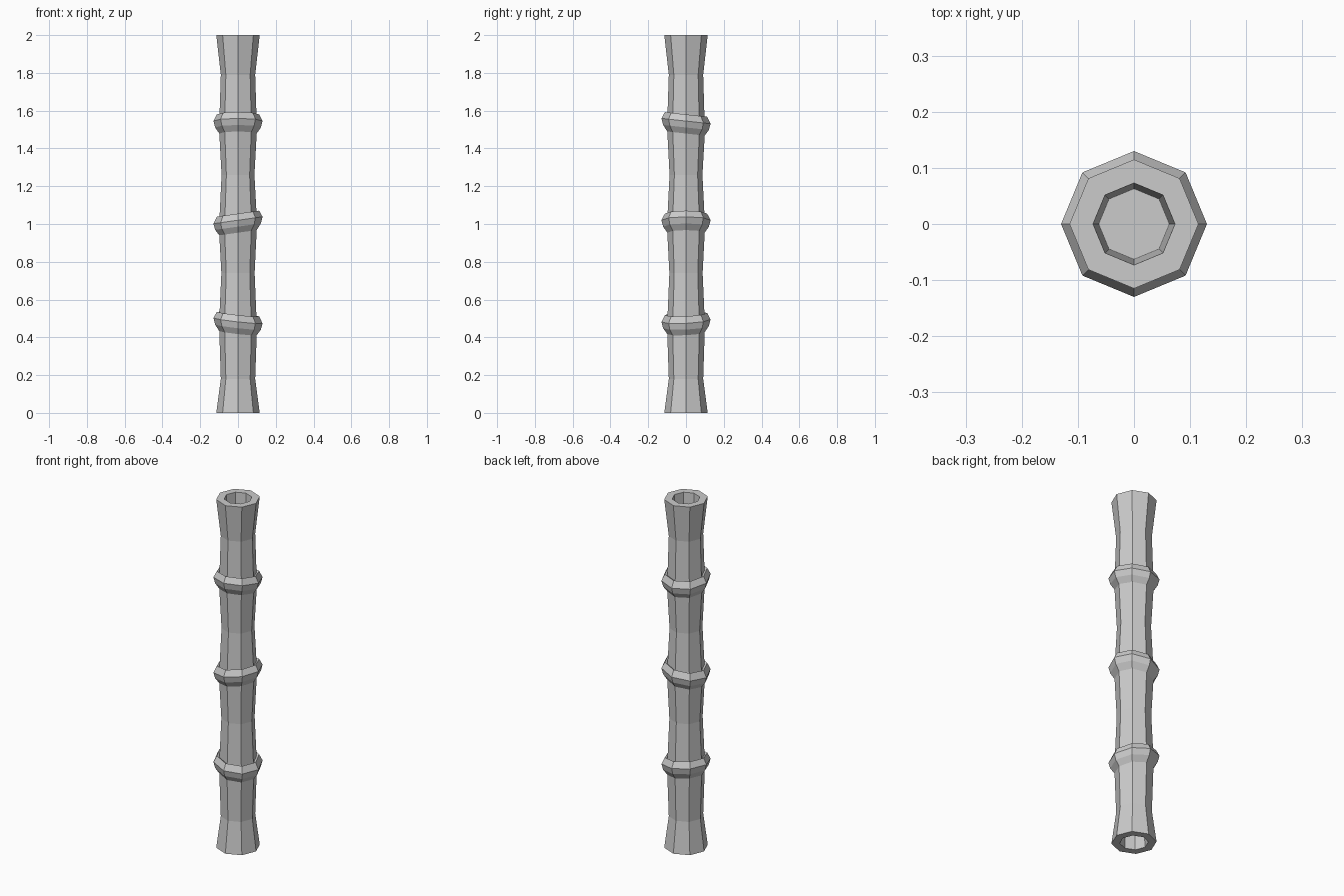
import bpy, bmesh
from math import cos, sin, pi

if "Cube" in bpy.data.objects:
    bpy.data.objects.remove(bpy.data.objects["Cube"])

SIDES = 8
# (radius, height, tilt along x, tilt along y), from bottom floor to top floor
loops = [(0.063, 0.20, 0, 0), (0.073, 0, 0, 0), (0.115, 0, 0, 0), (0.091, 0.18, 0, 0)]

# nodes: (height, tilt x, tilt y); then the waist above each
nodes = [(0.488, -0.11, 0.05), (1.02, 0.14, 0.0), (1.545, 0.0, -0.11)]
waists = [(0.088, 0.74), (0.087, 1.26), (0.091, 1.79)]
ring = [(0.099, -0.066), (0.121, -0.034), (0.13, 0.0), (0.112, 0.035), (0.098, 0.025)]
for (z, tx, ty), (wr, wz) in zip(nodes, waists):
    loops += [(r, z + dz, tx, ty) for r, dz in ring]
    loops.append((wr, wz, 0, 0))
loops += [(0.115, 2, 0, 0), (0.073, 2, 0, 0), (0.063, 1.80, 0, 0)]

# loft octagonal loops into one stalk
bm = bmesh.new()
rings = []
for r, z, tx, ty in loops:
    vs = []
    for i in range(SIDES):
        x, y = r * cos(2 * pi * i / SIDES), r * sin(2 * pi * i / SIDES)
        vs.append(bm.verts.new((x, y, z + tx * x + ty * y)))
    rings.append(vs)
for a, b in zip(rings, rings[1:]):
    for i in range(SIDES):
        j = (i + 1) % SIDES
        bm.faces.new((a[i], a[j], b[j], b[i]))

# floors inside the hollow ends
bm.faces.new(rings[0][::-1])
bm.faces.new(rings[-1])
bmesh.ops.recalc_face_normals(bm, faces=bm.faces[:])

mesh = bpy.data.meshes.new("bamboo_stalk")
bm.to_mesh(mesh)
bm.free()
bpy.context.collection.objects.link(bpy.data.objects.new("bamboo_stalk", mesh))
